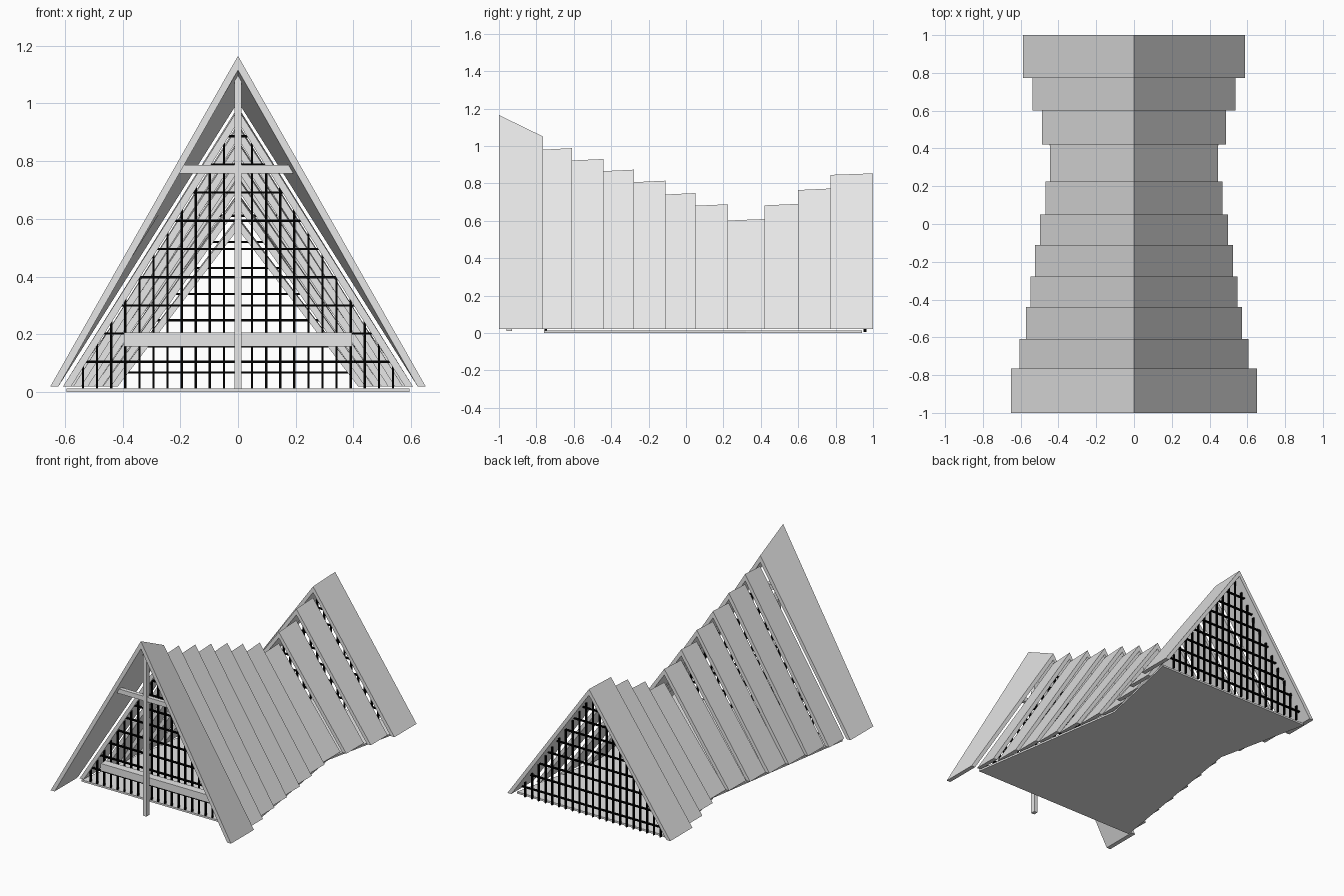
import bpy

if "Cube" in bpy.data.objects:
    bpy.data.objects.remove(bpy.data.objects["Cube"])

def material(name, rgb):
    m = bpy.data.materials.new(name)
    m.diffuse_color = (*rgb, 1)
    m.use_nodes = True
    m.node_tree.nodes["Principled BSDF"].inputs["Base Color"].default_value = m.diffuse_color
    return m

GREY = material("pale grey", (0.8, 0.8, 0.8))
BLACK = material("black", (0.0, 0.0, 0.0))

def make(name, verts, faces, mat):
    me = bpy.data.meshes.new(name)
    me.from_pydata(verts, [], faces)
    me.materials.append(mat)
    ob = bpy.data.objects.new(name, me)
    bpy.context.collection.objects.link(ob)
    return ob

BOX = [(0, 1, 2, 3), (7, 6, 5, 4), (0, 4, 5, 1), (1, 5, 6, 2), (2, 6, 7, 3), (3, 7, 4, 0)]

def box_verts(x0, x1, y0, y1, z0, z1):
    return [(x, y, z) for y in (y0, y1)
            for x, z in ((x0, z0), (x1, z0), (x1, z1), (x0, z1))]

def box(name, *dims):
    return make(name, box_verts(*dims), BOX, GREY)

# Folded roof shells: an upside-down V profile joined from front to back
def roof(name, y0, y1, w, top0, top1, base=0.02, t=0.028):
    verts = []
    for y, top in ((y0, top0), (y1, top1)):
        inner = top - t * (top - base) / w
        verts += [(-w, y, base), (0, y, top), (w, y, base),
                  (w - t, y, base), (0, y, inner), (t - w, y, base)]
    faces = [(i, i + 6, (i + 1) % 6 + 6, (i + 1) % 6) for i in range(6)]
    faces += [(0, 1, 4, 5), (1, 2, 3, 4), (11, 10, 7, 6), (10, 9, 8, 7)]
    return make(name, verts, faces, GREY)

Y = [-1, -0.764, -0.609, -0.44, -0.277, -0.11, 0.05, 0.224, 0.42, 0.6, 0.772, 1]
W = [0.65, 0.606, 0.571, 0.548, 0.524, 0.497, 0.468, 0.444, 0.487, 0.538, 0.587]
TOP = [1.165, 0.98, 0.922, 0.865, 0.806, 0.74, 0.68, 0.601, 0.682, 0.764, 0.845]
for i, (w, top) in enumerate(zip(W, TOP)):
    back = 1.05 if i == 0 else top + 0.008
    roof(f"roof_shell_{i + 1}", Y[i], Y[i + 1], w, top, back)

# Floor slab narrowing at the waist
outline = [(-0.595, -0.76), (0.595, -0.76), (0.425, 0.32),
           (0.56, 0.94), (-0.56, 0.94), (-0.425, 0.32)]
n = len(outline)
make("floor", [(x, y, z) for z in (0, 0.012) for x, y in outline],
     [(0, 5, 2, 1), (5, 4, 3, 2), (6, 7, 8, 11), (11, 8, 9, 10)] +
     [(i, (i + 1) % n, (i + 1) % n + n, i + n) for i in range(n)], GREY)

# Front cross: post, upper beam and lower beam
box("front_post", -0.012, 0.012, -0.96, -0.93, 0.01, 1.1)
make("upper_beam", [(x, y, z) for y in (-0.956, -0.93) for x, z in
     ((-0.205, 0.757), (0.205, 0.757), (0.188, 0.787), (-0.188, 0.787))], BOX, GREY)
box("lower_beam", -0.395, 0.395, -0.85, -0.8, 0.158, 0.206)

# Triangular window grids of thin bars
def grid(name, y, half, apex, pitch_x, first_z, pitch_z, base, r=0.0038, d=0.007):
    verts, faces = [], []

    def bar(*dims):
        k = len(verts)
        verts.extend(box_verts(*dims))
        faces.extend(tuple(v + k for v in f) for f in BOX)

    count = int(half / pitch_x)
    for i in range(-count, count + 1):
        x = i * pitch_x
        top = apex * (1 - abs(x) / half)
        if top > base + 0.03:
            bar(x - r, x + r, y - d, y + d, base, top)
    z = first_z
    while z < apex - 0.03:
        w = half * (1 - z / apex)
        bar(-w, w, y - d, y + d, z - r, z + r)
        z += pitch_z
    return make(name, verts, faces, BLACK)

grid("front_window_grid", -0.75, 0.6, 0.96, 0.0488, 0.105, 0.0977, 0.012)
grid("back_window_grid", 0.957, 0.558, 0.805, 0.0488, 0.068, 0.0905, 0.004)
